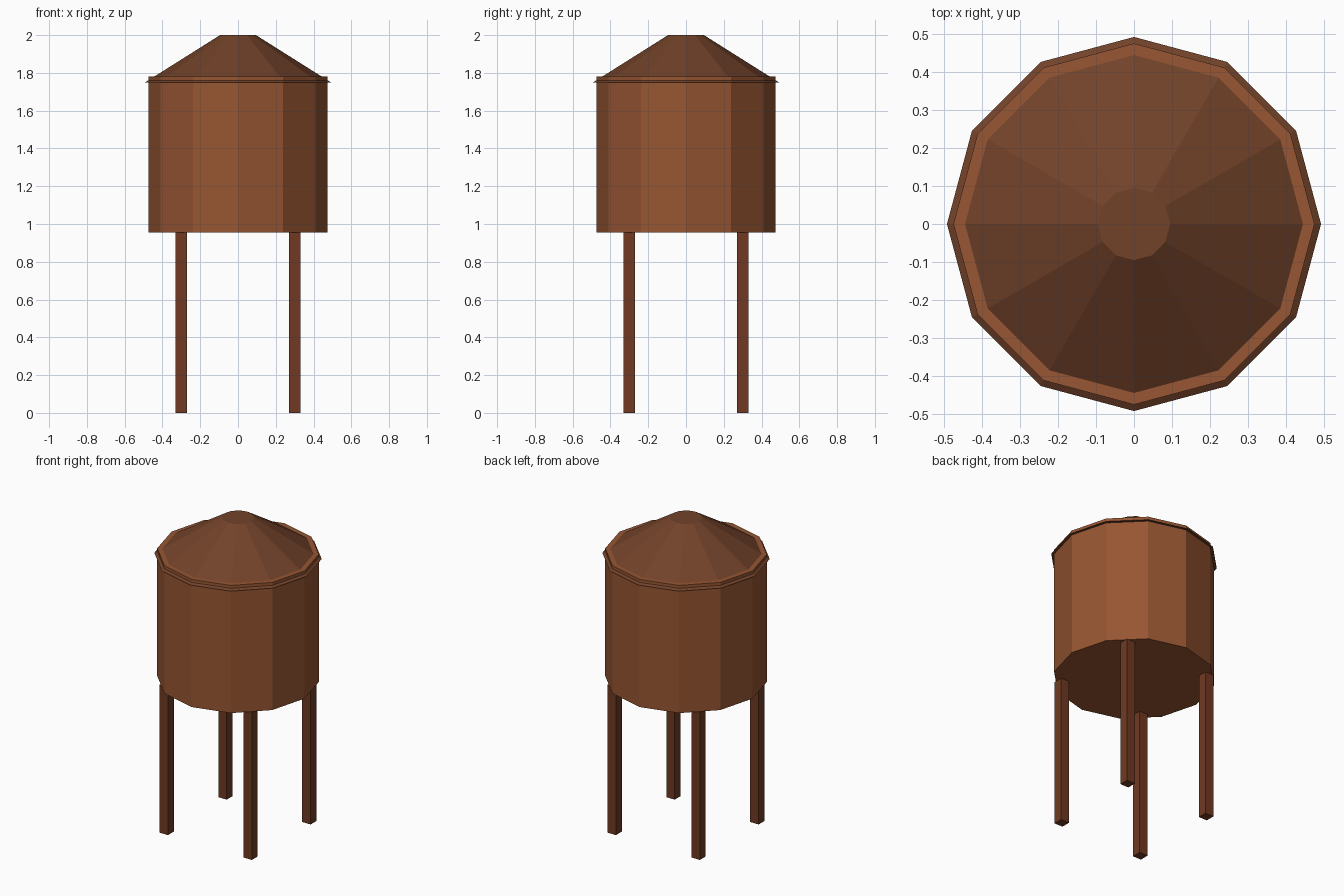
import bpy

if "Cube" in bpy.data.objects:
    bpy.data.objects.remove(bpy.data.objects["Cube"], do_unlink=True)


def make_material(name, color):
    mat = bpy.data.materials.new(name)
    mat.use_nodes = True
    mat.diffuse_color = color
    mat.node_tree.nodes["Principled BSDF"].inputs["Base Color"].default_value = color
    return mat


def finish(name, mat):
    obj = bpy.context.object
    obj.name = name
    obj.data.materials.append(mat)
    return obj


def tapered(name, r_low, r_high, z_low, z_high, mat):
    """Twelve-sided flat-shaded drum or cone with a corner on each axis."""
    bpy.ops.mesh.primitive_cone_add(
        vertices=12, radius1=r_low, radius2=r_high, depth=z_high - z_low,
        location=(0, 0, (z_low + z_high) / 2))
    return finish(name, mat)


tank_wood = make_material("warm brown wood", (0.31, 0.092, 0.032, 1))
roof_wood = make_material("dark brown roof", (0.17, 0.055, 0.023, 1))
leg_wood = make_material("dark red-brown wood", (0.16, 0.042, 0.016, 1))

TANK_BOTTOM = 0.955

# Tank and its overhanging roof, which the tank's rim pokes through
tapered("tank", 0.475, 0.475, TANK_BOTTOM, 1.78, tank_wood)
tapered("roof", 0.492, 0.095, 1.75, 2.0, roof_wood)

# Four square legs
for side, x in (("left", 0.3), ("right", -0.3)):
    for end, y in (("front", -0.3), ("back", 0.3)):
        bpy.ops.mesh.primitive_cube_add(size=1, location=(x, y, TANK_BOTTOM / 2))
        bpy.context.object.scale = (0.06, 0.06, TANK_BOTTOM)
        finish(f"{end}_{side}_leg", leg_wood)
